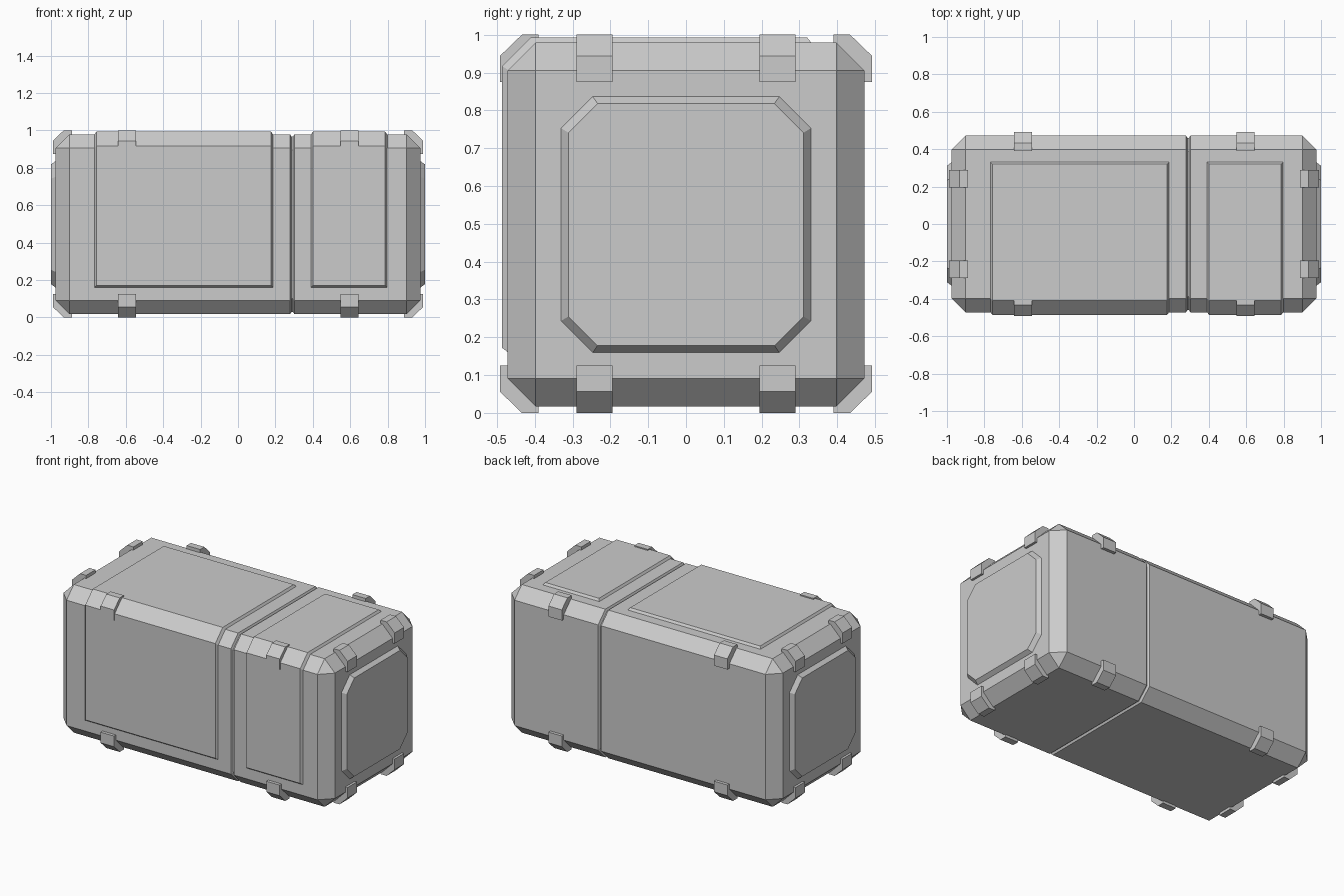
import bpy, bmesh

if "Cube" in bpy.data.objects:
    bpy.data.objects.remove(bpy.data.objects["Cube"])

ZC, HX, HY, HZ, BEV = 0.498, 0.975, 0.472, 0.481, 0.074


def finish(name, bm):
    bmesh.ops.recalc_face_normals(bm, faces=bm.faces[:])
    me = bpy.data.meshes.new(name)
    bm.to_mesh(me)
    bm.free()
    ob = bpy.data.objects.new(name, me)
    bpy.context.collection.objects.link(ob)
    return ob


def loft(name, rings):
    """Skin closed rings of equal length and cap both ends."""
    bm = bmesh.new()
    vs = [[bm.verts.new(p) for p in r] for r in rings]
    n = len(vs[0])
    for a, b in zip(vs, vs[1:]):
        for i in range(n):
            j = (i + 1) % n
            bm.faces.new((a[i], a[j], b[j], b[i]))
    bm.faces.new(vs[0])
    bm.faces.new(vs[-1])
    return finish(name, bm)


# Main body: chamfered box with a shallow seam groove running around it
bm = bmesh.new()
bmesh.ops.create_cube(bm, size=2)
for v in bm.verts:
    v.co.x *= HX
    v.co.y *= HY
    v.co.z *= HZ
bmesh.ops.bevel(bm, geom=bm.edges[:], offset=BEV, segments=1, affect='EDGES', profile=0.5)
for x in (0.279, 0.286, 0.294, 0.301):
    bmesh.ops.bisect_plane(bm, geom=bm.verts[:] + bm.edges[:] + bm.faces[:],
                           plane_co=(x, 0, 0), plane_no=(1, 0, 0))
for v in bm.verts:
    if 0.283 < v.co.x < 0.297:
        v.co.y *= 0.973
        v.co.z *= 0.973
    v.co.z += ZC
finish("crate_body", bm)

# Raised panels that wrap from the front over the top
base = [(-0.468, 0.158), (-0.468, 0.905), (-0.398, 0.975), (0.335, 0.975)]
outer = [(-0.486, 0.172), (-0.486, 0.917), (-0.410, 0.993), (0.320, 0.993)]
for name, x0, x1 in (("large_wrap_panel", -0.77, 0.19), ("small_wrap_panel", 0.388, 0.80)):
    loft(name, [[(x0, *b), (x0 + 0.013, *o), (x1 - 0.013, *o), (x1, *b)]
                for b, o in zip(base, outer)])


# Octagonal raised pads on both ends
def octagon(x, h, v, c):
    pts = [(h, v - c), (h - c, v), (c - h, v), (-h, v - c),
           (-h, c - v), (c - h, -v), (h - c, -v), (h, c - v)]
    return [(x, y, z + ZC) for y, z in pts]


for side, s in (("right", 1), ("left", -1)):
    loft(side + "_end_pad", [octagon(s * 0.97, 0.334, 0.342, 0.085),
                             octagon(s * 1.0, 0.311, 0.320, 0.077)])

# Clips gripping the top and bottom edges; profile is (offset from outer face, z)
clip = [(0, 0.875), (0, 0.944), (0.058, 1.0), (0.102, 1.0),
        (0.102, 0.972), (0.092, 0.972), (0.022, 0.902), (0.022, 0.875)]
for level in ("top", "bottom"):
    prof = [(d, z if level == "top" else 1 - z) for d, z in clip]
    for s in (1, -1):
        for c in (-0.594, 0.596):
            loft(level + "_long_side_clip",
                 [[(c + w, s * (0.492 - d), z) for d, z in prof] for w in (-0.048, 0.048)])
        for c in (-0.242, 0.242):
            loft(level + "_end_clip",
                 [[(s * (0.99 - d), c + w, z) for d, z in prof] for w in (-0.048, 0.048)])
